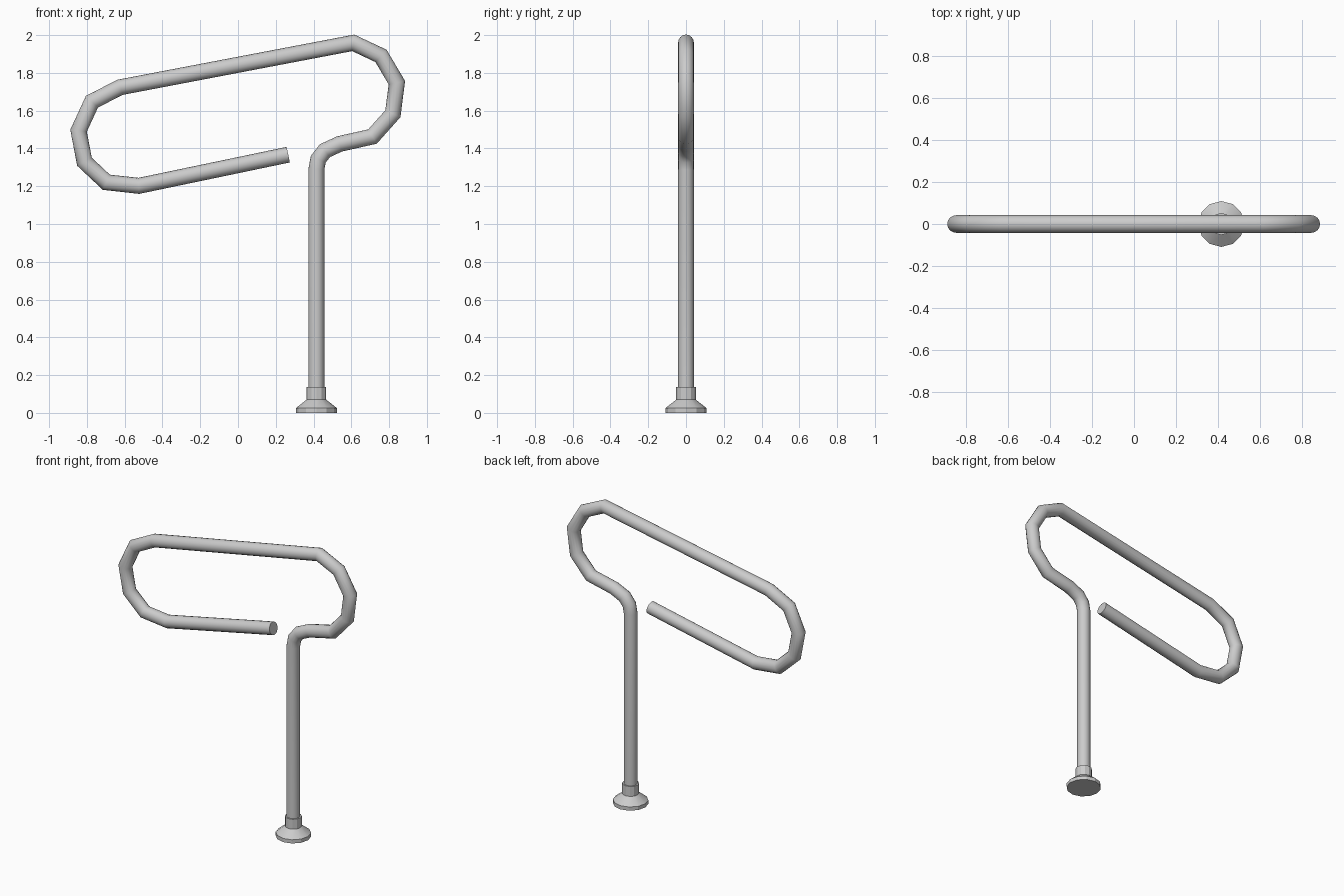
import bpy, bmesh, math
from mathutils import Vector

if "Cube" in bpy.data.objects:
    bpy.data.objects.remove(bpy.data.objects["Cube"])

POST_X = 0.415


def finish(name, bm, angle):
    bmesh.ops.recalc_face_normals(bm, faces=bm.faces)
    me = bpy.data.meshes.new(name)
    bm.to_mesh(me)
    bm.free()
    ob = bpy.data.objects.new(name, me)
    bpy.context.collection.objects.link(ob)
    bpy.ops.object.select_all(action='DESELECT')
    ob.select_set(True)
    bpy.context.view_layer.objects.active = ob
    bpy.ops.object.shade_smooth_by_angle(angle=math.radians(angle))
    return ob


def skin(bm, rings):
    """Join equal-sized vertex rings and cap both ends."""
    n = len(rings[0])
    for a, b in zip(rings, rings[1:]):
        for i in range(n):
            j = (i + 1) % n
            bm.faces.new((a[i], a[j], b[j], b[i]))
    bm.faces.new(rings[0])
    bm.faces.new(rings[-1])


def tube(name, path, radius, sides):
    """Mitred round tube along a path in the xz plane."""
    bm = bmesh.new()
    pts = [Vector(p) for p in path]
    normals = []
    for a, b in zip(pts, pts[1:]):
        d = (b - a).normalized()
        normals.append(Vector((-d.y, d.x)))
    rings = []
    for k, p in enumerate(pts):
        n1 = normals[max(k - 1, 0)]
        n2 = normals[min(k, len(normals) - 1)]
        m = (n1 + n2) / (1 + n1.dot(n2))
        ring = []
        for i in range(sides):
            t = 2 * math.pi * i / sides
            q = p + m * radius * math.cos(t)
            ring.append(bm.verts.new((q.x, radius * math.sin(t), q.y)))
        rings.append(ring)
    skin(bm, rings)
    return finish(name, bm, 40)


def lathe(name, profile, sides):
    bm = bmesh.new()
    rings = []
    for r, z in profile:
        rings.append([bm.verts.new((POST_X + r * math.cos(2 * math.pi * i / sides),
                                    r * math.sin(2 * math.pi * i / sides), z))
                      for i in range(sides)])
    skin(bm, rings)
    return finish(name, bm, 25)


# Post and slanted open loop, one bent tube
path = [(POST_X, 0.02), (POST_X, 1.29), (0.425, 1.343), (0.46, 1.388), (0.538, 1.424),
        (0.712, 1.463), (0.82, 1.584), (0.841, 1.748), (0.757, 1.89), (0.61, 1.959),
        (-0.623, 1.724), (-0.773, 1.648), (-0.844, 1.494), (-0.813, 1.33),
        (-0.697, 1.221), (-0.525, 1.202), (0.266, 1.367)]
tube("bent_tube", path, 0.042, 16)

# Floor flange with collar
lathe("base_flange", [(0.109, 0), (0.109, 0.025), (0.052, 0.07), (0.052, 0.137)], 12)
